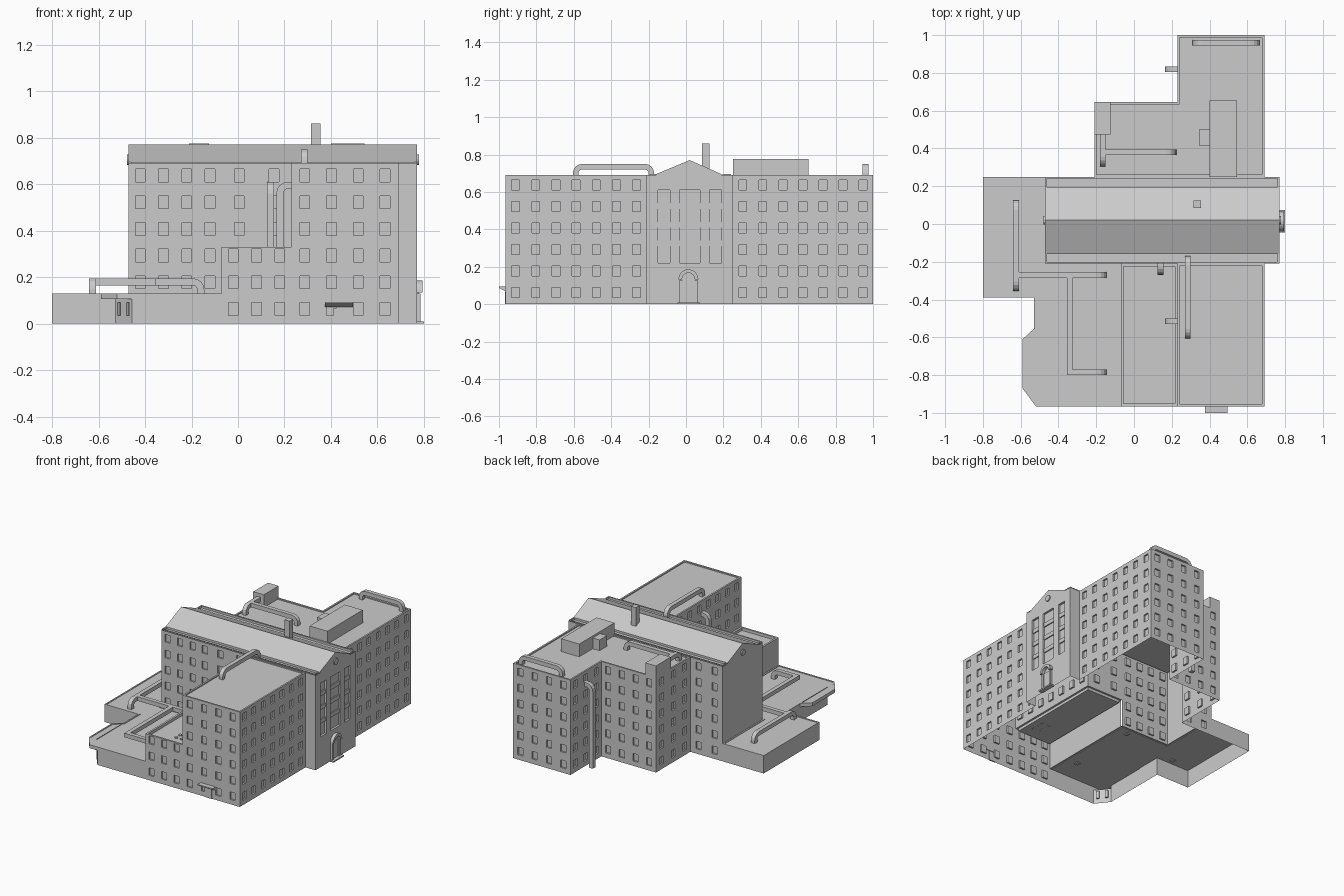
import bpy, bmesh
from math import pi, sin, cos
from mathutils import Vector as V

if "Cube" in bpy.data.objects:
    bpy.data.objects.remove(bpy.data.objects["Cube"])

H, MID, LOW = 0.69, 0.33, 0.13   # roof heights


def finish(name, bm, recalc=True):
    if recalc:
        bmesh.ops.recalc_face_normals(bm, faces=bm.faces)
    me = bpy.data.meshes.new(name)
    bm.to_mesh(me)
    bm.free()
    ob = bpy.data.objects.new(name, me)
    bpy.context.collection.objects.link(ob)
    return ob


def prism(name, pts, vec):
    """Closed solid: planar outline pushed along a vector."""
    bm = bmesh.new()
    f = bm.faces.new([bm.verts.new(p) for p in pts])
    r = bmesh.ops.extrude_face_region(bm, geom=[f], use_keep_orig=True)
    bmesh.ops.translate(bm, vec=vec, verts=[v for v in r['geom'] if isinstance(v, bmesh.types.BMVert)])
    return finish(name, bm)


def box(name, x0, x1, y0, y1, z0, z1):
    return prism(name, [(x0, y0, z0), (x1, y0, z0), (x1, y1, z0), (x0, y1, z0)], (0, 0, z1 - z0))


def grid_wall(name, p0, p1, us, vs, depth=0.012):
    """Wall sheet split at us / vs; odd-odd cells are pushed in as openings."""
    bm = bmesh.new()
    d = (V(p1) - V(p0)).normalized()
    g = [[bm.verts.new((p0[0] + d.x * u, p0[1] + d.y * u, z)) for z in vs] for u in us]
    holes = []
    for i in range(len(us) - 1):
        for j in range(len(vs) - 1):
            f = bm.faces.new((g[i][j], g[i + 1][j], g[i + 1][j + 1], g[i][j + 1]))
            if i % 2 and j % 2:
                holes.append(f)
    if holes:
        r = bmesh.ops.extrude_discrete_faces(bm, faces=holes)
        verts = {v for f in r['faces'] for v in f.verts}
        bmesh.ops.translate(bm, vec=(-d.y * depth, d.x * depth, 0), verts=list(verts))
    return finish(name, bm, False)


def wall(name, p0, p1, z0, z1, cols=0, w=0.042):
    """Wall with evenly spaced window columns on a fixed storey pitch."""
    L = (V(p1) - V(p0)).length
    us, vs = [0], [z0]
    if cols:
        for i in range(cols):
            c = L * (i + 0.5) / cols
            us += [c - w / 2, c + w / 2]
        for k in range(6):
            a, b = 0.115 * k + 0.035, 0.115 * k + 0.09
            if a > z0 + 0.01 and b < z1:
                vs += [a, b]
    grid_wall(name, p0, p1, us + [L], vs + [z1])


def walls(name, pts, z0, z1):
    for a, b in zip(pts, pts[1:]):
        wall(name, a, b, z0, z1)


def roof(name, pts, z, rim=0.012, drop=0.008):
    """Flat roof sunk behind a thin parapet rim."""
    bm = bmesh.new()
    f = bm.faces.new([bm.verts.new((x, y, z)) for x, y in pts])
    f.normal_update()
    if f.normal.z < 0:
        f.normal_flip()
    bmesh.ops.inset_region(bm, faces=[f], thickness=rim, use_even_offset=True, use_boundary=True)
    r = bmesh.ops.extrude_discrete_faces(bm, faces=[f])
    bmesh.ops.translate(bm, vec=(0, 0, -drop), verts=list(r['faces'][0].verts))
    finish(name, bm, False)


def rect(x0, x1, y0, y1):
    return [(x0, y0), (x1, y0), (x1, y1), (x0, y1)]


def duct(name, pts, w=0.03, r=0.035):
    """Square duct swept along a planar path with rounded elbows."""
    P = [V(p) for p in pts]
    path = [P[0]]
    for a, b, c in zip(P, P[1:], P[2:]):
        e, f = (a - b).normalized() * r, (c - b).normalized() * r
        path += [b + e * (1 - sin(t * pi / 8)) + f * (1 - cos(t * pi / 8)) for t in range(5)]
    path.append(P[-1])
    if len(P) > 2:
        side = (P[1] - P[0]).cross(P[2] - P[1]).normalized()
    else:
        side = V((0, 0, 1))
    bm = bmesh.new()
    rings = []
    for i, p in enumerate(path):
        t = (path[min(i + 1, len(path) - 1)] - path[max(i - 1, 0)]).normalized()
        n = side.cross(t) * w / 2
        s = side * w / 2
        rings.append([bm.verts.new(p + q) for q in (n + s, n - s, -n - s, s - n)])
    for a, b in zip(rings, rings[1:]):
        for k in range(4):
            bm.faces.new((a[k], a[(k + 1) % 4], b[(k + 1) % 4], b[k]))
    bm.faces.new(rings[0])
    bm.faces.new(rings[-1])
    finish(name, bm)


# Tall wing walls with windows (open underneath)
wall("wing_south_wall", (0.23, -0.965), (0.69, -0.965), 0, H, 4)
wall("wing_east_wall_south", (0.69, -0.965), (0.69, -0.21), 0, H, 7)
wall("wing_east_wall_north", (0.69, 0.25), (0.69, 1.0), 0, H, 7)
wall("wing_north_wall", (0.69, 1.0), (0.23, 1.0), 0, H, 4)
wall("wing_west_wall_north", (0.23, 1.0), (0.23, 0.645), 0, H, 3)
wall("wing_west_wall_south", (0.23, -0.21), (0.23, -0.965), MID, H, 7)
# Rear block walls
wall("rear_block_north_wall", (0.23, 0.645), (-0.21, 0.645), 0, H, 4)
wall("rear_block_west_wall", (-0.21, 0.645), (-0.21, 0.25), 0, H, 3)
# Central bar walls
wall("bar_north_wall", (-0.21, 0.25), (-0.47, 0.25), 0, H, 2)
wall("bar_west_wall", (-0.47, 0.25), (-0.47, -0.21), LOW, H)
wall("bar_south_wall_a", (-0.47, -0.21), (-0.07, -0.21), LOW, H, 4)
wall("bar_south_wall_b", (-0.07, -0.21), (0.23, -0.21), MID, H, 2)
wall("bar_return_south", (0.69, -0.21), (0.77, -0.21), 0, H)
wall("bar_return_north", (0.77, 0.25), (0.69, 0.25), 0, H)
# Entrance facade with three tall recessed panels and spandrels
grid_wall("entrance_facade", (0.77, -0.21), (0.77, 0.25),
          [0, 0.06, 0.125, 0.175, 0.285, 0.335, 0.40, 0.46], [0, 0.22, 0.61, H], 0.015)
for y0, y1 in ((-0.15, -0.085), (-0.035, 0.075), (0.125, 0.19)):
    for z in (0.31, 0.41, 0.51):
        box("facade_spandrel", 0.754, 0.763, y0, y1, z, z + 0.03)
# Middle block walls
wall("middle_south_wall", (-0.07, -0.965), (0.23, -0.965), 0, MID, 3)
wall("middle_west_wall", (-0.07, -0.22), (-0.07, -0.965), LOW, MID)
# Low annex walls, overhanging canopy edge and soffit
wall("annex_north_wall", (-0.47, 0.25), (-0.80, 0.25), 0, LOW)
walls("annex_wall", [(-0.80, 0.25), (-0.80, -0.39), (-0.53, -0.39), (-0.53, -0.87)], 0, LOW)
wall("annex_slit_wall", (-0.53, -0.87), (-0.455, -0.965), 0, 0.105, 2, 0.02)
wall("annex_south_wall", (-0.455, -0.965), (-0.07, -0.965), 0, LOW)
canopy = [(-0.53, -0.555), (-0.59, -0.61), (-0.59, -0.87), (-0.52, -0.965), (-0.455, -0.965)]
walls("canopy_fascia", canopy, 0.105, LOW)
bm = bmesh.new()
bm.faces.new([bm.verts.new((x, y, 0.105)) for x, y in canopy + [(-0.53, -0.87)]])
finish("canopy_soffit", bm)

# Roofs
roof("wing_south_roof", rect(0.23, 0.69, -0.965, -0.21), H)
roof("north_roof", [(-0.21, 0.25), (0.69, 0.25), (0.69, 1.0), (0.23, 1.0), (0.23, 0.645), (-0.21, 0.645)], H)
roof("bar_gutter_south", rect(-0.47, 0.77, -0.21, -0.15), H + 0.005, 0.01, 0.015)
roof("bar_gutter_north", rect(-0.47, 0.77, 0.185, 0.25), H + 0.005, 0.01, 0.015)
roof("middle_roof", rect(-0.07, 0.23, -0.965, -0.21), MID, 0.014, 0.02)
roof("annex_roof", [(-0.80, 0.25), (-0.80, -0.39), (-0.53, -0.39)] + canopy[:4] +
     [(-0.07, -0.965), (-0.07, -0.21), (-0.47, -0.21), (-0.47, 0.25)], LOW, 0.01, 0.004)
# Gabled roof along the bar
prism("gable_roof", [(-0.47, y, z) for y, z in
                     ((-0.16, 0.68), (-0.16, 0.695), (0.02, 0.77), (0.19, 0.695), (0.19, 0.68))], (1.24, 0, 0))
for x in (-0.478, 0.765):
    prism("gable_medallion", [(x, 0.02 + 0.022 * cos(k * pi / 8), 0.705 + 0.022 * sin(k * pi / 8))
                              for k in range(16)], (0.013, 0, 0))

# Rooftop volumes
box("chimney", 0.315, 0.355, 0.085, 0.125, 0.70, 0.86)
box("plant_room", 0.40, 0.545, 0.25, 0.655, 0.68, 0.775)
box("plant_room_step", 0.345, 0.40, 0.415, 0.50, 0.68, 0.76)
box("stair_head", -0.21, -0.125, 0.475, 0.645, 0.68, 0.775)

# Rooftop ducts
T, L = 0.735, 0.18
duct("north_duct", [(0.325, 0.96, 0.68), (0.325, 0.96, T), (0.65, 0.96, T), (0.65, 0.96, 0.68)])
duct("rear_duct", [(-0.165, 0.38, T), (0.21, 0.38, T), (0.21, 0.38, 0.68)])
duct("rear_branch_duct", [(-0.165, 0.475, T), (-0.165, 0.32, T), (-0.165, 0.32, 0.68)])
duct("south_duct", [(0.285, -0.59, 0.68), (0.285, -0.59, T), (0.285, -0.185, T), (0.285, -0.185, 0.68)])
duct("annex_west_duct", [(-0.625, 0.11, 0.12), (-0.625, 0.11, L), (-0.625, -0.34, L), (-0.625, -0.34, 0.12)])
duct("annex_cross_duct", [(-0.625, -0.27, L), (-0.16, -0.27, L), (-0.16, -0.27, 0.12)])
duct("annex_south_duct", [(-0.34, -0.27, L), (-0.34, -0.80, L)])
duct("annex_end_duct", [(-0.34, -0.785, L), (-0.16, -0.785, L), (-0.16, -0.785, 0.12)])
# Wall-mounted ducts
duct("middle_riser", [(0.18, -0.515, 0.31), (0.18, -0.515, 0.595), (0.235, -0.515, 0.595)])
duct("bar_riser", [(0.14, -0.255, 0.31), (0.14, -0.255, 0.595), (0.14, -0.205, 0.595)])
duct("rear_riser", [(0.18, 0.82, 0), (0.18, 0.82, 0.595), (0.235, 0.82, 0.595)])

# Small round skylights on the middle roof
for x in (0.11, 0.155):
    for y in (-0.775, -0.82, -0.865):
        prism("skylight", [(x + 0.012 * cos(k * pi / 5), y + 0.012 * sin(k * pi / 5), MID - 0.021)
                           for k in range(10)], (0, 0, 0.008))

# Main entrance: door, jambs, arch, step
box("main_door", 0.768, 0.776, -0.02, 0.045, 0, 0.135)
for y in (-0.035, 0.043):
    box("door_jamb", 0.768, 0.784, y, y + 0.018, 0, 0.13)
arch = [(r, pi * (k if r > 0.04 else 12 - k) / 12) for r in (0.053, 0.034) for k in range(13)]
prism("door_arch", [(0.765, 0.013 + r * cos(a), 0.133 + r * sin(a)) for r, a in arch], (0.028, 0, 0))
box("door_step", 0.765, 0.80, -0.045, 0.075, 0, 0.01)

# South side door with tapered canopy
box("side_door", 0.41, 0.465, -0.969, -0.96, 0, 0.068)
prism("side_door_canopy", [(0.375, y, z) for y, z in
                           ((-0.96, 0.072), (-0.97, 0.072), (-1.0, 0.086), (-1.0, 0.094), (-0.96, 0.094))],
      (0.12, 0, 0))
